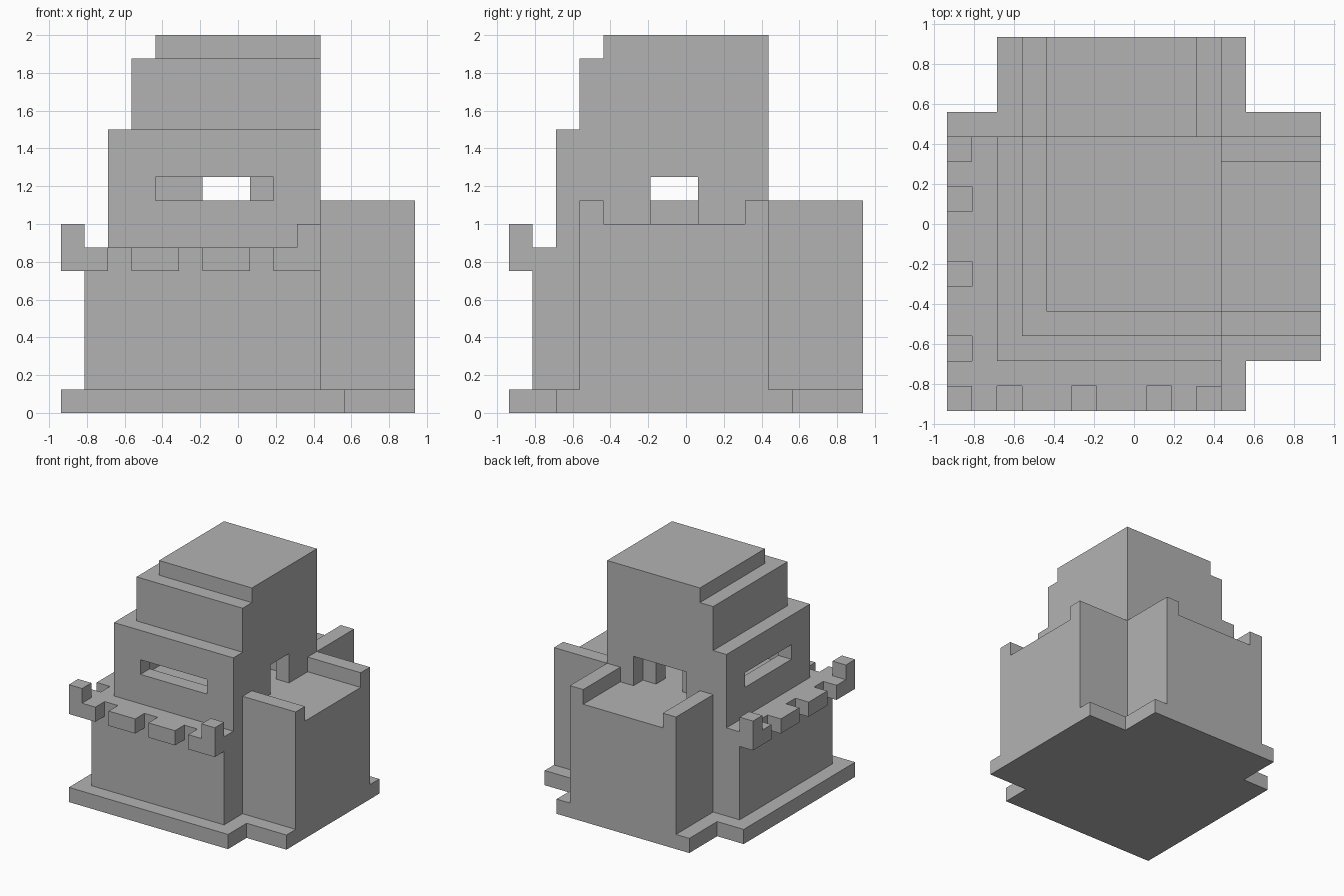
import bpy, bmesh
from mathutils import Vector

cube = bpy.data.objects.get("Cube")
if cube:
    bpy.data.objects.remove(cube, do_unlink=True)

UNIT = 0.125                      # size of one block
ORIGIN = Vector((-7.5, -7.5, 0))  # corner of the block grid

stone = bpy.data.materials.new("grey stone")
stone.use_nodes = True
GREY = (0.45, 0.45, 0.45, 1)
stone.diffuse_color = GREY
stone.node_tree.nodes["Principled BSDF"].inputs["Base Color"].default_value = GREY


def part(name, *boxes):
    """One object from boxes given as (x range, y range, z range) in blocks."""
    bm = bmesh.new()
    for box in boxes:
        lo, hi = Vector(r[0] for r in box), Vector(r[1] for r in box)
        for v in bmesh.ops.create_cube(bm, size=1)["verts"]:
            corner = Vector(hi[i] if v.co[i] > 0 else lo[i] for i in range(3))
            v.co = (corner + ORIGIN) * UNIT
    mesh = bpy.data.meshes.new(name)
    bm.to_mesh(mesh)
    bm.free()
    mesh.materials.append(stone)
    obj = bpy.data.objects.new(name, mesh)
    bpy.context.collection.objects.link(obj)
    return obj


def swapped(boxes):
    """The same boxes reflected across the diagonal."""
    return [(y, x, z) for x, y, z in boxes]


def carve(target, *box):
    cutter = part("cutter", box)
    mod = target.modifiers.new("carve", "BOOLEAN")
    mod.operation, mod.solver, mod.object = "DIFFERENCE", "EXACT", cutter
    graph = bpy.context.evaluated_depsgraph_get()
    mesh = bpy.data.meshes.new_from_object(target.evaluated_get(graph))
    target.modifiers.clear()
    target.data = mesh
    bpy.data.objects.remove(cutter, do_unlink=True)


# Stepped plinth and main block
side_plinth = [((12, 15), (2, 12), (0, 1))]
part("plinth", ((0, 12), (0, 12), (0, 1)))
part("left_plinth", *side_plinth)
part("back_plinth", *swapped(side_plinth))
part("main_block", ((1, 11), (1, 11), (1, 7)))

# Wings with a sunken walkway between two rims
wing = [((11, 15), (3, 11), (1, 8)),
        ((11, 15), (3, 4), (8, 9)),
        ((11, 15), (10, 11), (8, 9))]
part("left_wing", *wing)
part("back_wing", *swapped(wing))

# Battlements overhanging the front and right sides
merlons = [((i, i + 2), (0, 1), (6, 7)) for i in (3, 6, 9)]
merlons += [((1, 2), (0, 1), (6, 7)), ((10, 11), (0, 1), (7, 8))]
part("front_battlements", *merlons)
part("right_battlements", *swapped(merlons))
part("corner_post", ((0, 1), (0, 1), (6, 8)))

# Hollow tower room with windows and doorways
room = part("tower_room", ((2, 11), (2, 11), (7, 12)))
carve(room, (3, 10), (3, 9), (8, 11))
carve(room, (4, 9), (1, 4), (9, 10))     # front window
carve(room, (1, 4), (4, 9), (9, 10))     # right window
carve(room, (9, 12), (6, 8), (8, 10))    # left doorway
carve(room, (6, 8), (8, 12), (8, 10))    # back doorway
carve(room, (5, 9), (10, 12), (8, 10))   # recess round back doorway

# Stepped upper tower
part("upper_tower", ((3, 11), (3, 11), (12, 15)))
part("tower_cap", ((4, 11), (4, 11), (15, 16)))
